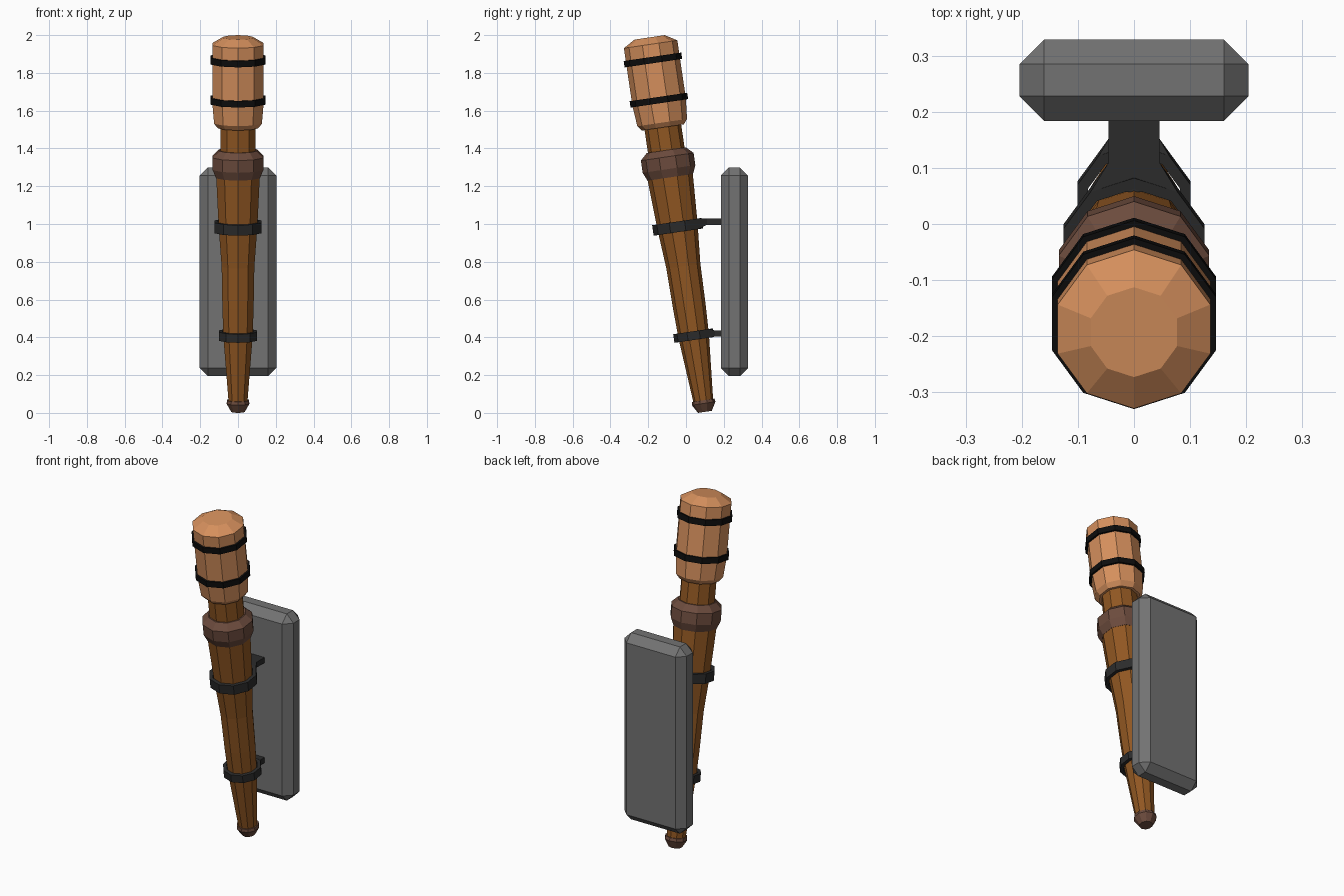
import bpy, bmesh, math
from mathutils import Matrix, Vector

if "Cube" in bpy.data.objects:
    bpy.data.objects.remove(bpy.data.objects["Cube"])

SIDES = 10
TILT = math.radians(8.4)
# leaning axis of the torch: local z runs up the handle
LEAN = Matrix.Translation((0, 0.10, 0.0055)) @ Matrix.Rotation(TILT, 4, 'X')


def material(name, rgb):
    m = bpy.data.materials.new(name)
    m.diffuse_color = (*rgb, 1)
    m.use_nodes = True
    m.node_tree.nodes["Principled BSDF"].inputs["Base Color"].default_value = m.diffuse_color
    return m


wood = material("brown_wood", (0.28, 0.095, 0.016))
pale = material("pale_wood", (0.66, 0.275, 0.108))
dark_wood = material("dark_wood", (0.150, 0.071, 0.047))
black = material("black_band", (0.004, 0.004, 0.004))
iron = material("dark_iron", (0.024, 0.024, 0.024))
stone = material("grey_plate", (0.17, 0.17, 0.17))


def finish(bm, name, mat):
    bmesh.ops.recalc_face_normals(bm, faces=bm.faces)
    me = bpy.data.meshes.new(name)
    bm.to_mesh(me)
    bm.free()
    me.materials.append(mat)
    ob = bpy.data.objects.new(name, me)
    bpy.context.collection.objects.link(ob)
    return ob


def lathe(name, profile, mat, closed=False):
    """Turn a (radius, height) profile around the leaning axis."""
    bm = bmesh.new()
    rings = []
    for r, s in profile:
        ring = []
        for i in range(SIDES):
            a = math.pi / 2 + i * math.tau / SIDES
            ring.append(bm.verts.new(LEAN @ Vector((r * math.cos(a), r * math.sin(a), s))))
        rings.append(ring)
    pairs = list(zip(rings, rings[1:]))
    if closed:
        pairs.append((rings[-1], rings[0]))
    else:
        bm.faces.new(rings[0])
        bm.faces.new(rings[-1])
    for a, b in pairs:
        for i in range(SIDES):
            j = (i + 1) % SIDES
            bm.faces.new((a[i], a[j], b[j], b[i]))
    return finish(bm, name, mat)


def hoop(name, r, s, thick, height, mat):
    h = height / 2
    lathe(name, [(r, s - h), (r, s + h), (r - thick, s + h), (r - thick, s - h)], mat, True)


# handle, foot, collar, neck and head
lathe("foot_cap", [(0.037, 0), (0.063, 0.045), (0.060, 0.062)], dark_wood)
lathe("shaft", [(0.052, 0.05), (0.081, 0.40), (0.087, 0.56), (0.091, 0.78),
                (0.108, 1.0), (0.122, 1.28)], wood)
lathe("collar", [(0.122, 1.255), (0.141, 1.30), (0.141, 1.365), (0.105, 1.40)], dark_wood)
lathe("neck", [(0.098, 1.38), (0.098, 1.54)], wood)
lathe("head", [(0.112, 1.522), (0.133, 1.548), (0.143, 1.66), (0.143, 1.967),
               (0.081, 2.004)], pale)
for label, s in (("lower", 1.668), ("upper", 1.883)):
    hoop(label + "_head_band", 0.154, s, 0.02, 0.034, black)


def bracket(label, r, s, height, z_arm):
    """Hoop around the shaft with an arm tapering back to the plate."""
    hoop(label + "_bracket_hoop", r, s, 0.02, height, iron)
    bm = bmesh.new()
    a = math.radians(54)
    x0, y0 = r * math.cos(a), r * math.sin(a)
    h = height / 2
    start = [LEAN @ Vector((x, y0, s + z)) for x, z in ((-x0, -h), (x0, -h), (x0, h), (-x0, h))]
    y1 = start[0].y + (x0 - 0.045) / math.tan(math.radians(36))
    sections = [start]
    for y in (y1, 0.20):
        sections.append([Vector((x, y, z_arm + z)) for x, z in
                         ((-0.045, -0.016), (0.045, -0.016), (0.045, 0.016), (-0.045, 0.016))])
    rings = [[bm.verts.new(p) for p in sec] for sec in sections]
    bm.faces.new(rings[0])
    bm.faces.new(rings[-1])
    for p, q in zip(rings, rings[1:]):
        for i in range(4):
            j = (i + 1) % 4
            bm.faces.new((p[i], p[j], q[j], q[i]))
    finish(bm, label + "_bracket_arm", iron)


bracket("upper", 0.132, 0.990, 0.056, 1.012)
bracket("lower", 0.106, 0.408, 0.046, 0.420)

# chamfered wall plate
bm = bmesh.new()
bmesh.ops.create_cube(bm, size=1)
for v in bm.verts:
    v.co = Vector((v.co.x * 0.408, 0.2565 + v.co.y * 0.145, 0.747 + v.co.z * 1.106))
bmesh.ops.bevel(bm, geom=bm.edges[:], offset=0.044, segments=1, affect='EDGES')
finish(bm, "wall_plate", stone)
